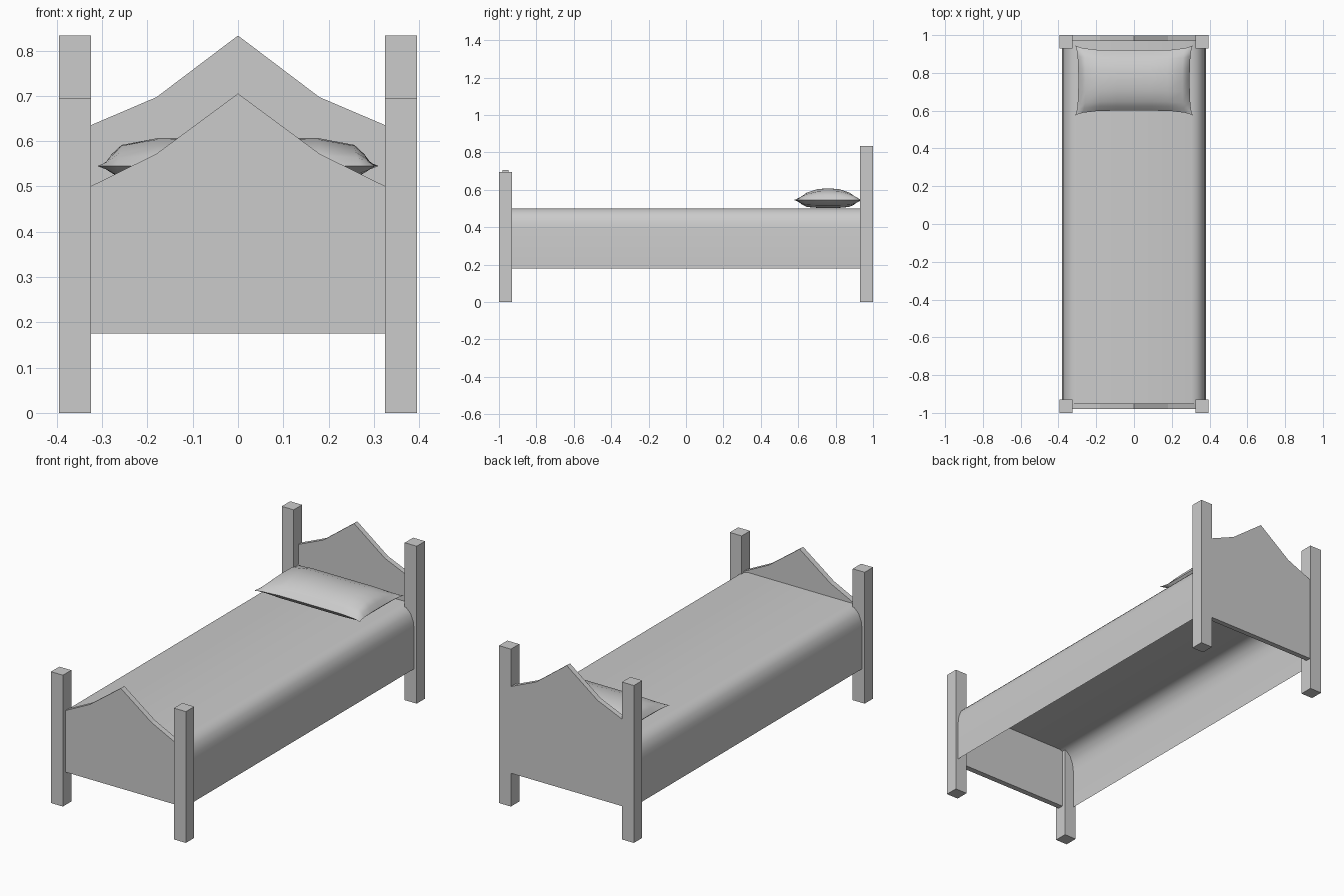
import bpy, bmesh, math

cube = bpy.data.objects.get("Cube")
if cube:
    bpy.data.objects.remove(cube, do_unlink=True)

GREY = (0.6, 0.6, 0.6, 1.0)
mat = bpy.data.materials.new("plain_grey")
mat.use_nodes = True
mat.diffuse_color = GREY
mat.node_tree.nodes["Principled BSDF"].inputs["Base Color"].default_value = GREY


def finish(name, bm, smooth_angle=None):
    """Turn a bmesh into a named object; smooth below the given angle."""
    mesh = bpy.data.meshes.new(name)
    bm.to_mesh(mesh)
    bm.free()
    mesh.materials.append(mat)
    if smooth_angle:
        for p in mesh.polygons:
            p.use_smooth = True
        mesh.set_sharp_from_angle(angle=math.radians(smooth_angle))
    obj = bpy.data.objects.new(name, mesh)
    bpy.context.collection.objects.link(obj)
    return obj


def box(name, x0, x1, y0, y1, z0, z1):
    bm = bmesh.new()
    bmesh.ops.create_cube(bm, size=1)
    for v in bm.verts:
        v.co.x = x1 if v.co.x > 0 else x0
        v.co.y = y1 if v.co.y > 0 else y0
        v.co.z = z1 if v.co.z > 0 else z0
    return finish(name, bm)


def mirrored(half):
    """Right-half profile, centre first, completed to the left."""
    return [(-x, z) for x, z in reversed(half) if x > 0] + half


def board(name, half, y0, y1):
    """Peaked panel extruded along y."""
    bm = bmesh.new()
    face = bm.faces.new([bm.verts.new((x, y0, z)) for x, z in mirrored(half)])
    out = bmesh.ops.extrude_face_region(bm, geom=[face])
    for v in out["geom"]:
        if isinstance(v, bmesh.types.BMVert):
            v.co.y = y1
    bmesh.ops.recalc_face_normals(bm, faces=bm.faces)
    return finish(name, bm)


# Four square posts
for side, s in (("left", 1), ("right", -1)):
    x0, x1 = sorted((s * 0.325, s * 0.395))
    box("head_post_" + side, x0, x1, 0.93, 1.0, 0, 0.833)
    box("foot_post_" + side, x0, x1, -1.0, -0.93, 0, 0.695)

# Peaked end boards
board("headboard", [(0, 0.833), (0.18, 0.697), (0.33, 0.633), (0.33, 0.175)], 0.97, 0.998)
board("footboard", [(0, 0.705), (0.18, 0.572), (0.33, 0.498), (0.33, 0.175)], -0.98, -0.95)

# Blanket: an open sheet draped over the bed
bm = bmesh.new()
drape = mirrored([(0, 0.5), (0.305, 0.5), (0.335, 0.491), (0.36, 0.467),
                  (0.375, 0.43), (0.38, 0.39), (0.38, 0.18)])
rows = [[bm.verts.new((x, y, z)) for x, z in drape] for y in (-0.95, 0.97)]
for i in range(len(drape) - 1):
    bm.faces.new((rows[0][i], rows[0][i + 1], rows[1][i + 1], rows[1][i]))
finish("blanket", bm, 40)

# Pillow: two bulging sheets joined at a pinched seam
us = [-1, -0.95, -0.87, -0.6, -0.3, 0, 0.3, 0.6, 0.87, 0.95, 1]
vs = [-1, -0.85, -0.7, -0.35, 0, 0.35, 0.7, 0.85, 1]
bm = bmesh.new()
for top in (True, False):
    grid = []
    for v in vs:
        row = []
        for u in us:
            a, b = abs(u), abs(v)
            x = u * (0.295 + 0.015 * b ** 4)
            y = 0.76 + v * (0.16 + 0.025 * a ** 6)
            if top:
                z = 0.545 + 0.062 * (1 - a ** 10) * (1 - b ** 3)
            else:
                z = 0.545 - 0.042 * (1 - a ** 8) * (1 - b ** 6)
            row.append(bm.verts.new((x, y, z)))
        grid.append(row)
    for j in range(len(vs) - 1):
        for i in range(len(us) - 1):
            bm.faces.new((grid[j][i], grid[j][i + 1], grid[j + 1][i + 1], grid[j + 1][i]))
bmesh.ops.remove_doubles(bm, verts=bm.verts, dist=0.0005)
bmesh.ops.recalc_face_normals(bm, faces=bm.faces)
finish("pillow", bm, 60)
